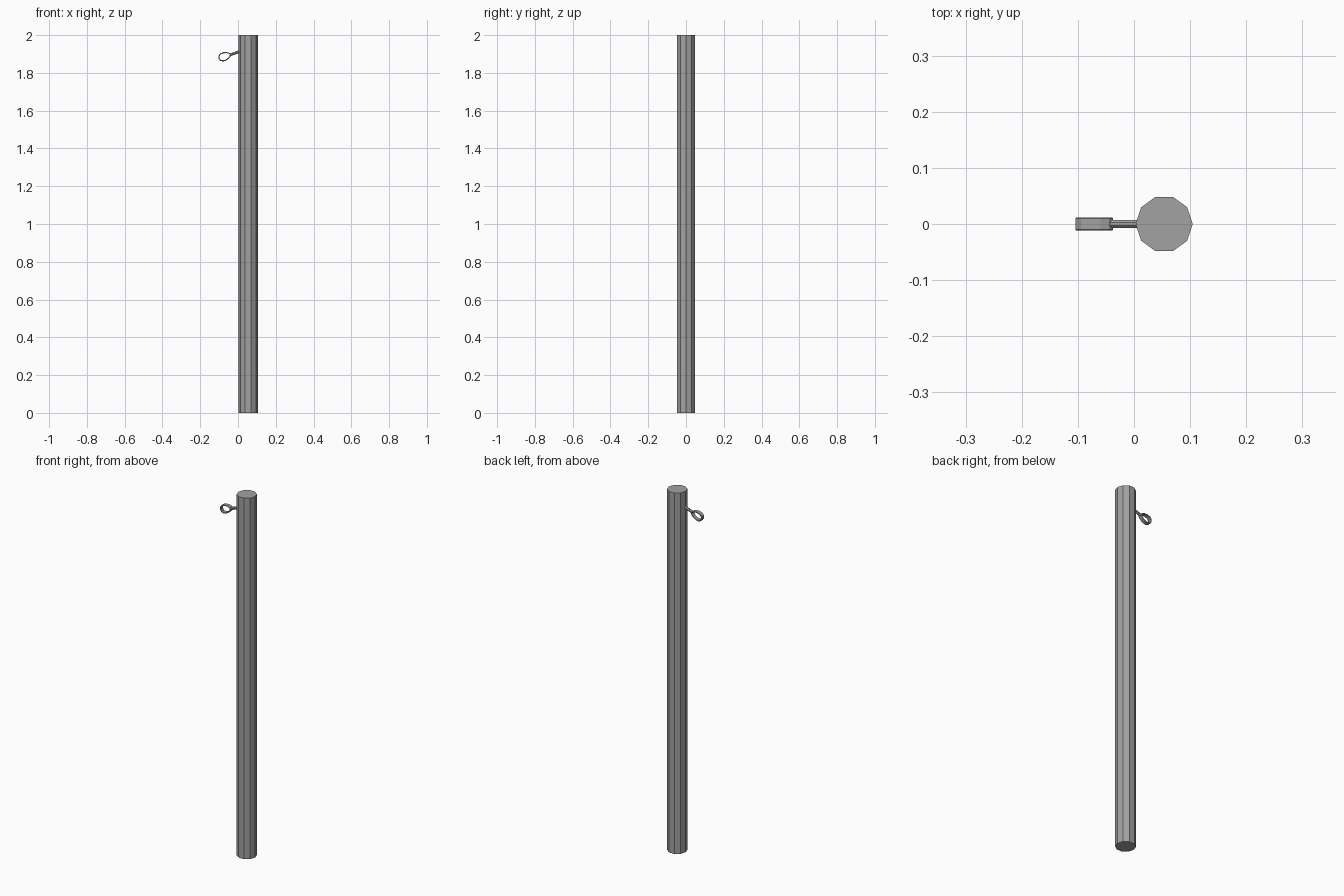
import bpy, bmesh, math
from mathutils import Vector, Matrix

if "Cube" in bpy.data.objects:
    bpy.data.objects.remove(bpy.data.objects["Cube"])

TILT = math.radians(18)

grey = bpy.data.materials.new("dark_grey")
grey.diffuse_color = (0.36, 0.36, 0.36, 1)
grey.use_nodes = True
grey.node_tree.nodes["Principled BSDF"].inputs["Base Color"].default_value = grey.diffuse_color


def finish(name, bm):
    bmesh.ops.recalc_face_normals(bm, faces=bm.faces[:])
    me = bpy.data.meshes.new(name)
    bm.to_mesh(me)
    bm.free()
    me.materials.append(grey)
    ob = bpy.data.objects.new(name, me)
    bpy.context.collection.objects.link(ob)
    return ob


def rod(name, a, b, radius, sides, start=0.0):
    a, b = Vector(a), Vector(b)
    d = b - a
    bm = bmesh.new()
    bmesh.ops.create_cone(bm, cap_ends=True, segments=sides,
                          radius1=radius, radius2=radius, depth=d.length)
    m = Matrix.Translation((a + b) / 2) @ d.to_track_quat('Z', 'Y').to_matrix().to_4x4()
    bmesh.ops.transform(bm, matrix=m @ Matrix.Rotation(start, 4, 'Z'), verts=bm.verts)
    return finish(name, bm)


# ten-sided post, with a corner pointing to +x
rod("post", (0.0538, 0, 0), (0.0538, 0, 2), 0.0508, 10, math.radians(90))

# thin arm rising from the ring into the post
rod("ring_arm", (-0.041, 0, 1.896), (0.012, 0, 1.914), 0.008, 8, math.radians(22.5))

# egg-shaped band with chamfered rims, open along y, tilted in line with the arm
bm = bmesh.new()
N, HALF, THICK, CH = 12, 0.0113, 0.006, 0.0012
section = [(0, -HALF + CH), (0, HALF - CH), (CH, HALF), (THICK - CH, HALF),
           (THICK, HALF - CH), (THICK, -HALF + CH), (THICK - CH, -HALF), (CH, -HALF)]
rings = []
for inset, y in section:
    loop = []
    for i in range(N):
        t = 2 * math.pi * i / N
        x = (0.035 - inset) * math.cos(t)
        z = (0.0235 - inset) * math.sin(t) * (1 - 0.2 * math.cos(t))
        loop.append(bm.verts.new((
            -0.0708 + x * math.cos(TILT) - z * math.sin(TILT), y,
            1.887 + x * math.sin(TILT) + z * math.cos(TILT))))
    rings.append(loop)
for k in range(len(rings)):
    a, b = rings[k], rings[(k + 1) % len(rings)]
    for i in range(N):
        j = (i + 1) % N
        bm.faces.new((a[i], a[j], b[j], b[i]))
finish("ring_band", bm)
